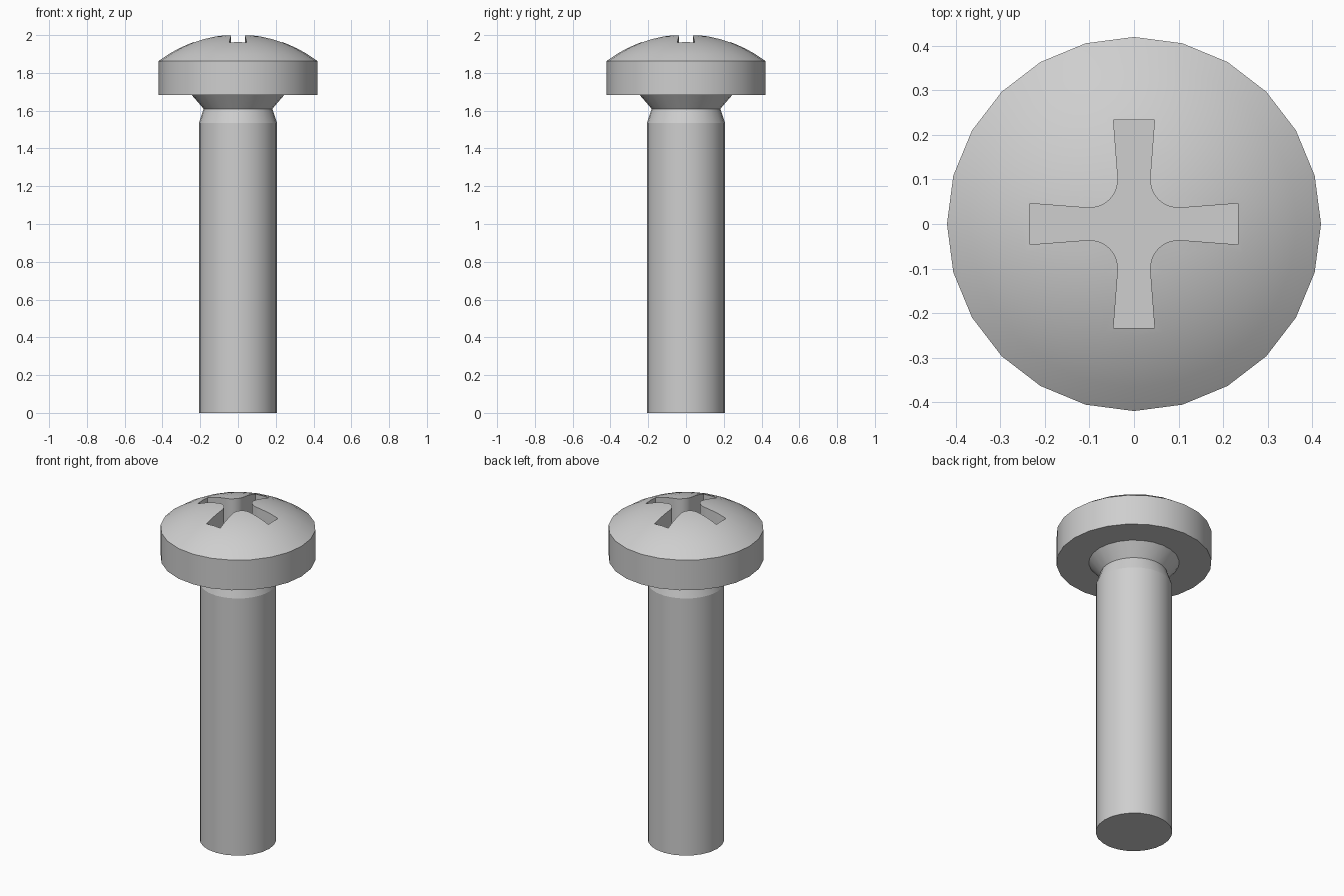
import bpy, bmesh, math
from mathutils import Vector

if "Cube" in bpy.data.objects:
    bpy.data.objects.remove(bpy.data.objects["Cube"])

SIDES = 24
steel = bpy.data.materials.new("steel grey")
steel.diffuse_color = (0.62, 0.62, 0.62, 1)
steel.use_nodes = True
steel.node_tree.nodes["Principled BSDF"].inputs["Base Color"].default_value = steel.diffuse_color


def finish(name, bm):
    bmesh.ops.remove_doubles(bm, verts=bm.verts, dist=1e-4)
    bmesh.ops.recalc_face_normals(bm, faces=bm.faces)
    mesh = bpy.data.meshes.new(name)
    bm.to_mesh(mesh)
    bm.free()
    mesh.materials.append(steel)
    obj = bpy.data.objects.new(name, mesh)
    bpy.context.collection.objects.link(obj)
    return obj


def lathe(name, profile):
    bm = bmesh.new()
    verts = [bm.verts.new((r, 0, z)) for r, z in profile]
    edges = [bm.edges.new(pair) for pair in zip(verts, verts[1:])]
    bmesh.ops.spin(bm, geom=verts + edges, cent=(0, 0, 0), axis=(0, 0, 1),
                   angle=2 * math.pi, steps=SIDES)
    return finish(name, bm)


def prism(name, outline, z0, z1):
    bm = bmesh.new()
    face = bm.faces.new([bm.verts.new((x, y, z0)) for x, y in outline])
    ext = bmesh.ops.extrude_face_region(bm, geom=[face])["geom"]
    bmesh.ops.translate(bm, vec=Vector((0, 0, z1 - z0)),
                        verts=[g for g in ext if isinstance(g, bmesh.types.BMVert)])
    return finish(name, bm)


# Shank, narrowed neck, flared collar and head rim
profile = [(0, 0), (0.207, 0), (0.207, 1.535), (0.182, 1.61),
           (0.245, 1.683), (0.42, 1.683)]

# Shallow spherical dome on the head
rim_r, rim_z, peak = 0.42, 1.863, 2.004
rise = peak - rim_z
radius = (rim_r ** 2 + rise ** 2) / (2 * rise)
span = math.asin(rim_r / radius)
RINGS = 7
for i in range(RINGS + 1):
    a = span * (1 - i / RINGS)
    profile.append((radius * math.sin(a), peak - radius * (1 - math.cos(a))))
screw = lathe("screw_body", profile)

# Cross recess: flared arms joined by round inner corners
quarter = [(0.233, -0.046), (0.233, 0.046)]
for i in range(9):
    a = math.radians(-85.5 - 99 * i / 8)
    quarter.append((0.1 + 0.064 * math.cos(a), 0.1 + 0.064 * math.sin(a)))
outline = []
for k in range(4):
    c, s = round(math.cos(k * math.pi / 2)), round(math.sin(k * math.pi / 2))
    outline += [(c * x - s * y, s * x + c * y) for x, y in quarter]
cutter = prism("recess_cutter", outline, 1.79, 2.1)
cutter.hide_render = True

# Cut the recess, then remove the helper
cut = screw.modifiers.new("cross_recess", 'BOOLEAN')
cut.operation = 'DIFFERENCE'
cut.solver = 'EXACT'
cut.object = cutter
bpy.ops.object.select_all(action='DESELECT')
screw.select_set(True)
bpy.context.view_layer.objects.active = screw
bpy.ops.object.modifier_apply(modifier=cut.name)
bpy.data.objects.remove(cutter)

# Smooth round surfaces with crisp edges
bpy.ops.object.shade_smooth_by_angle(angle=math.radians(18))
